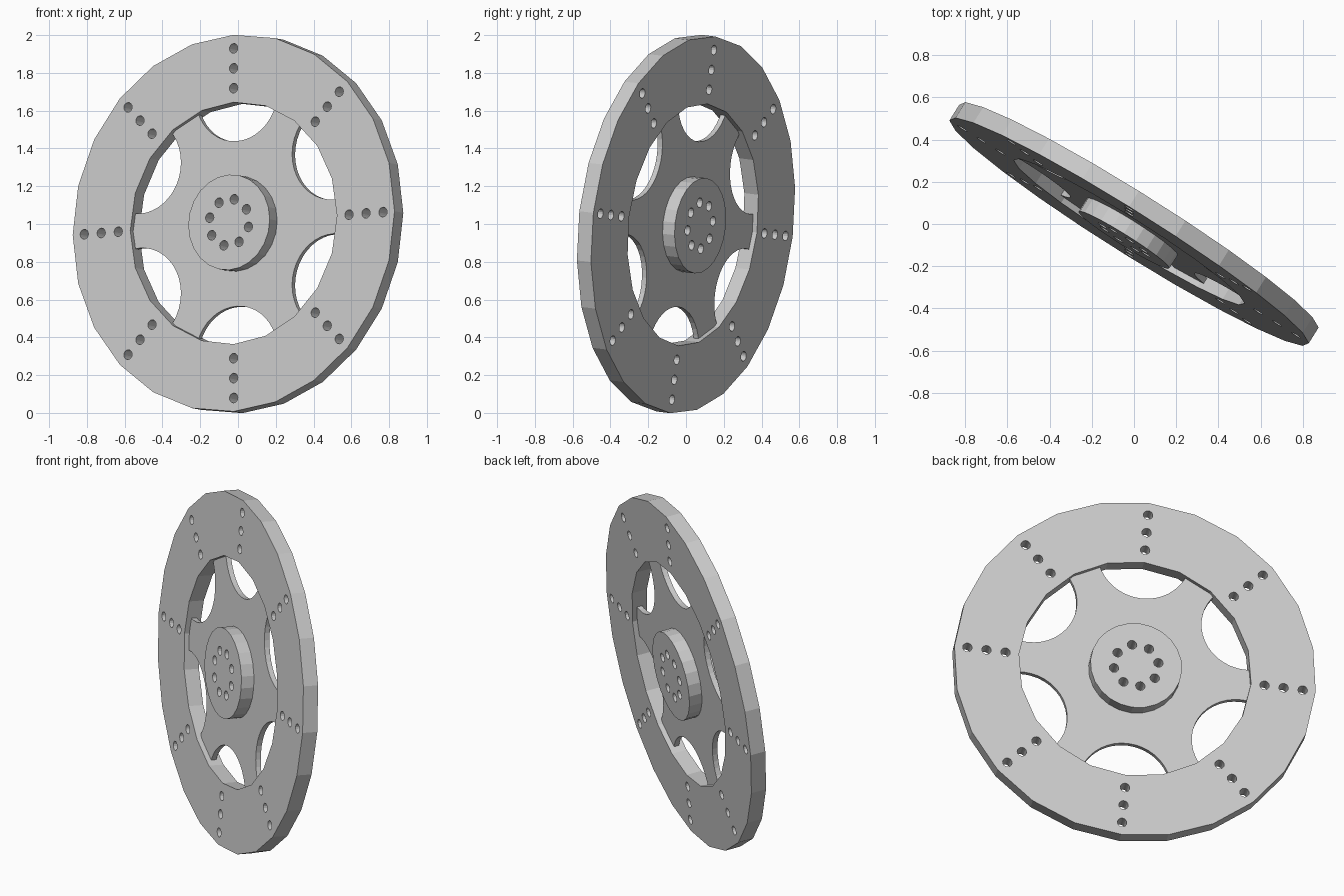
import bpy, bmesh, math
from mathutils import Matrix, Vector

old = bpy.data.objects.get("Cube")
if old:
    bpy.data.objects.remove(old, do_unlink=True)

# One grey metal for every part
metal = bpy.data.materials.new("grey metal")
metal.use_nodes = True
grey = (0.6, 0.6, 0.6, 1)
metal.diffuse_color = grey
metal.node_tree.nodes["Principled BSDF"].inputs["Base Color"].default_value = grey

# Wheel frame: local x runs right, local y up, local z out of the front face
up = Vector((0, 0.119, 0.993)).normalized()
front = Vector((-0.529, -0.842, 0.101))
front = (front - up * front.dot(up)).normalized()
right = up.cross(front)
frame = Matrix((right, up, front)).transposed().to_4x4()
frame.translation = (0, 0, 1)


def polar(radius, degrees):
    a = math.radians(degrees)
    return radius * math.cos(a), radius * math.sin(a)


def discs(name, items, depth):
    """One mesh holding a closed cylinder for each (x, y, radius, sides)."""
    bm = bmesh.new()
    for x, y, radius, sides in items:
        bmesh.ops.create_cone(bm, cap_ends=True, segments=sides, radius1=radius,
                              radius2=radius, depth=depth,
                              matrix=Matrix.Translation((x, y, 0)))
    mesh = bpy.data.meshes.new(name)
    bm.to_mesh(mesh)
    bm.free()
    mesh.materials.append(metal)
    ob = bpy.data.objects.new(name, mesh)
    bpy.context.collection.objects.link(ob)
    ob.matrix_world = frame
    return ob


def cut_disc(name, radius, sides, depth, cuts):
    """A disc with cylinders cut right through it."""
    ob = discs(name, [(0, 0, radius, sides)], depth)
    cutter = discs(name + "_cutter", cuts, 0.5)
    cutter.hide_render = True
    mod = ob.modifiers.new("cuts", "BOOLEAN")
    mod.operation = "DIFFERENCE"
    mod.solver = "EXACT"
    mod.object = cutter
    bpy.context.view_layer.update()
    graph = bpy.context.evaluated_depsgraph_get()
    mesh = bpy.data.meshes.new_from_object(ob.evaluated_get(graph))
    ob.modifiers.clear()
    ob.data = mesh
    bpy.data.objects.remove(cutter, do_unlink=True)
    return ob


HOLE = 0.026
bolt_holes = [(*polar(0.125, 30 + 45 * i), HOLE, 16) for i in range(8)]
vent_holes = [(*polar(r, 45 * i), HOLE, 16)
              for i in range(8) for r in (0.72, 0.826, 0.932)]
scallops = [(*polar(0.697, 30 + 60 * i), 0.257, 40) for i in range(6)]

# Outer ring, drilled in eight rows of three
cut_disc("outer_ring", 1.004, 24, 0.088, [(0, 0, 0.645, 20)] + vent_holes)

# Thin six-armed carrier plate between ring and hub
cut_disc("carrier_plate", 0.68, 24, 0.03, scallops + bolt_holes)

# Hub standing out on both sides, with a circle of bolt holes
cut_disc("hub", 0.254, 24, 0.18, bolt_holes)
